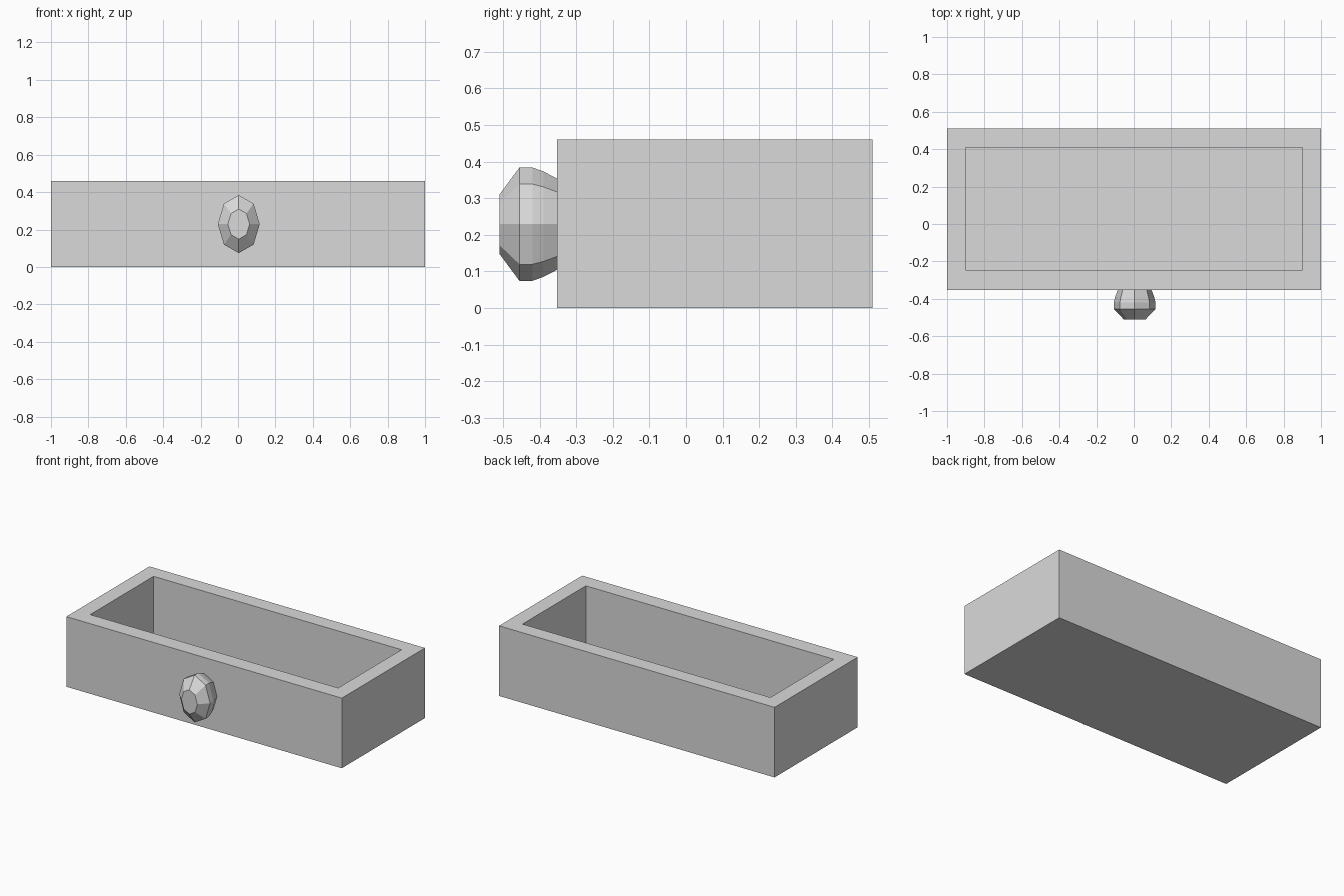
import bpy
import bmesh
from math import sin, cos, pi
from mathutils import Matrix

cube = bpy.data.objects.get("Cube")
if cube:
    bpy.data.objects.remove(cube, do_unlink=True)

# One plain grey for everything
grey = bpy.data.materials.new("light grey")
grey.use_nodes = True
colour = (0.7, 0.7, 0.7, 1)
grey.diffuse_color = colour
grey.node_tree.nodes["Principled BSDF"].inputs["Base Color"].default_value = colour


def add_object(name, bm):
    bmesh.ops.recalc_face_normals(bm, faces=bm.faces)
    mesh = bpy.data.meshes.new(name)
    bm.to_mesh(mesh)
    bm.free()
    mesh.materials.append(grey)
    obj = bpy.data.objects.new(name, mesh)
    bpy.context.collection.objects.link(obj)
    return obj


# Drawer box: solid block, top narrowed to a rim and pushed down to a thin floor
WIDTH, DEPTH, HEIGHT = 2.0, 0.862, 0.46
CENTRE_Y, WALL, FRONT_WALL, FLOOR = 0.079, 0.1, 0.105, 0.015
bm = bmesh.new()
place = Matrix.Translation((0, CENTRE_Y, HEIGHT / 2)) @ Matrix.Diagonal((WIDTH, DEPTH, HEIGHT, 1))
bmesh.ops.create_cube(bm, size=1, matrix=place)
top = max(bm.faces, key=lambda f: f.calc_center_median().z)
opening = bmesh.ops.extrude_discrete_faces(bm, faces=[top])["faces"][0]
for v in opening.verts:
    v.co.x -= WALL if v.co.x > 0 else -WALL
    v.co.y -= WALL if v.co.y > CENTRE_Y else -FRONT_WALL
floor = bmesh.ops.extrude_discrete_faces(bm, faces=[opening])["faces"][0]
for v in floor.verts:
    v.co.z = FLOOR
add_object("drawer_box", bm)

# Knob: eight-sided oval rings along y, given as (y, fraction of full radius)
SIDES, RADIUS_X, RADIUS_Z = 8, 0.112, 0.155
KNOB_X, KNOB_Z = 0.004, 0.229
profile = [(-0.51, 0.52), (-0.455, 1), (-0.42, 1), (-0.39, 0.93), (-0.345, 0.78)]
bm = bmesh.new()
rings = []
for y, r in profile:
    angles = [2 * pi * i / SIDES for i in range(SIDES)]
    rings.append([bm.verts.new((KNOB_X + RADIUS_X * r * cos(a), y, KNOB_Z + RADIUS_Z * r * sin(a)))
                  for a in angles])
for near, far in zip(rings, rings[1:]):
    for i in range(SIDES):
        j = (i + 1) % SIDES
        bm.faces.new((near[i], near[j], far[j], far[i]))
bm.faces.new(rings[0])
bm.faces.new(rings[-1])
add_object("knob", bm)
